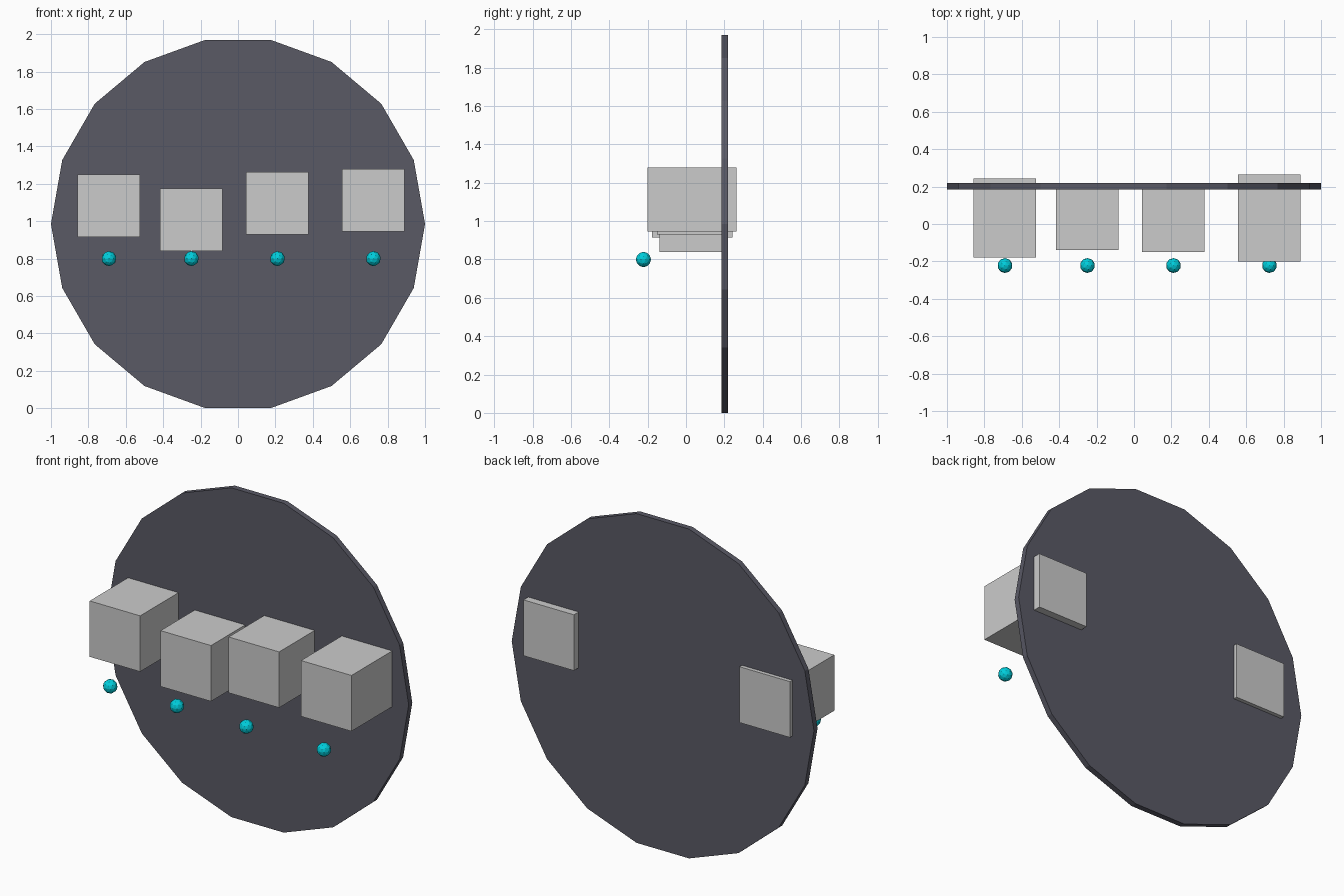
import bpy
from math import pi

if "Cube" in bpy.data.objects:
    bpy.data.objects.remove(bpy.data.objects["Cube"])


def material(name, color):
    m = bpy.data.materials.new(name)
    m.diffuse_color = (*color, 1)
    m.use_nodes = True
    m.node_tree.nodes["Principled BSDF"].inputs["Base Color"].default_value = m.diffuse_color
    return m


def finish(name, mat=None):
    obj = bpy.context.object
    obj.name = name
    if mat:
        obj.data.materials.append(mat)
    return obj


slate = material("slate", (0.10, 0.10, 0.13))
cyan = material("cyan", (0.0, 0.62, 0.72))

# Upright 18-sided backing disc with corners at its left and right ends
bpy.ops.mesh.primitive_cylinder_add(vertices=18, radius=1, depth=0.034,
                                    location=(0, 0.202, 0.985),
                                    rotation=(pi / 2, pi / 2, 0))
finish("backing_disc", slate)

# Blocks through the disc, each with a small ball below its front: x, z, depth
SIZE = 0.334
blocks = [(-0.69, 1.082, 0.42), (-0.249, 1.007, 0.34),
          (0.211, 1.097, 0.366), (0.724, 1.112, 0.464)]
for i, (x, z, depth) in enumerate(blocks, 1):
    bpy.ops.mesh.primitive_cube_add(size=1, location=(x, 0.032, z))
    finish(f"block_{i}").scale = (SIZE, depth, SIZE)
    bpy.ops.mesh.primitive_ico_sphere_add(subdivisions=2, radius=0.04,
                                          location=(x, -0.222, 0.80))
    finish(f"ball_{i}", cyan)
